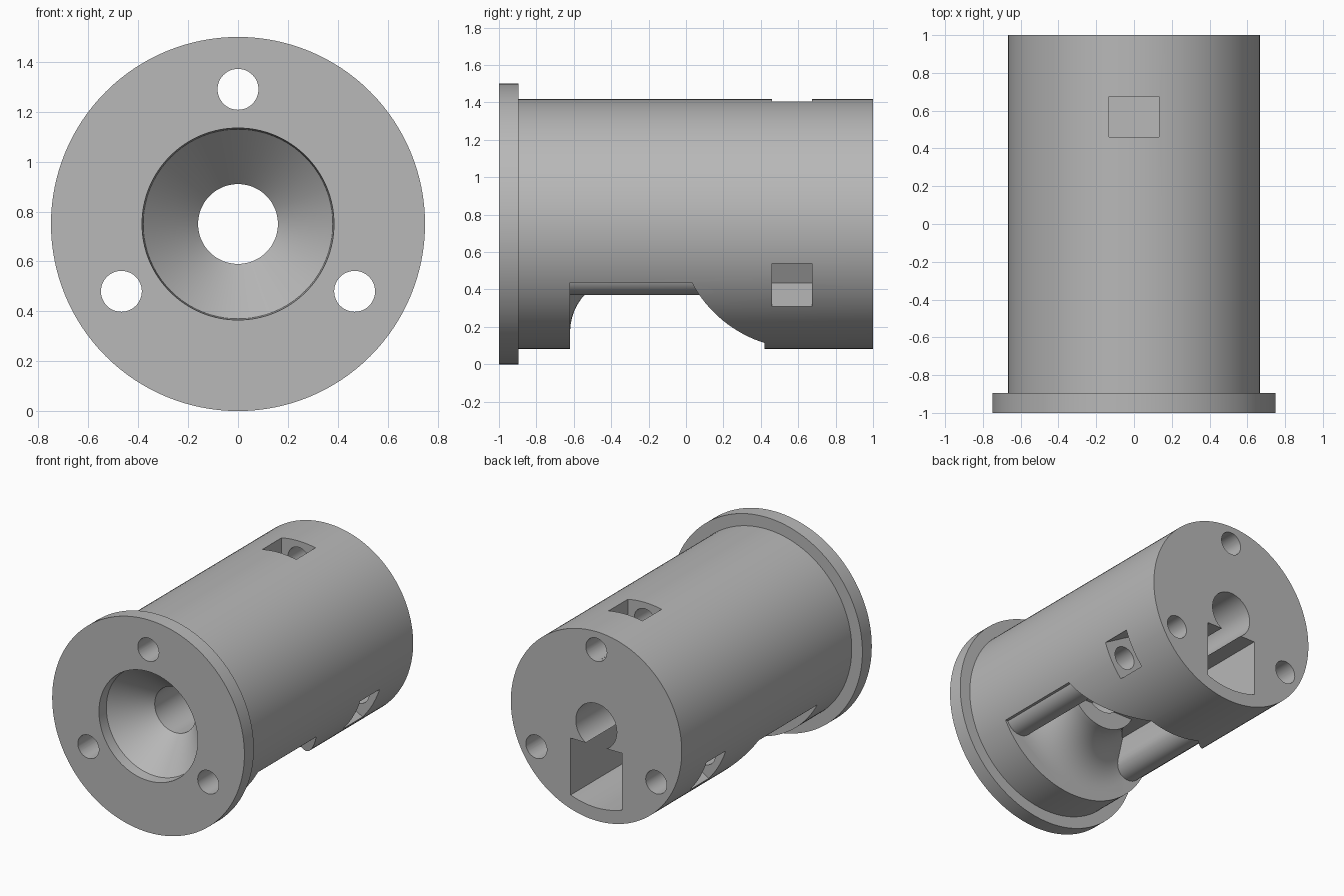
import bpy, bmesh
from math import sin, cos, pi, sqrt, radians
from mathutils import Matrix, Vector

cube = bpy.data.objects.get("Cube")
if cube:
    bpy.data.objects.remove(cube, do_unlink=True)

AXIS_Z = 0.75        # height of the main axis
SCREW_R = 0.54       # radius of the screw circle
SLOT_W = 0.2         # half width of the rear slot

grey = bpy.data.materials.new("plain_grey")
grey.use_nodes = True
grey.diffuse_color = (0.48, 0.48, 0.48, 1)
grey.node_tree.nodes["Principled BSDF"].inputs["Base Color"].default_value = grey.diffuse_color


def finish(name, bm):
    """Turn a bmesh built around the y axis into an object."""
    bmesh.ops.remove_doubles(bm, verts=bm.verts, dist=1e-5)
    bmesh.ops.recalc_face_normals(bm, faces=bm.faces)
    mesh = bpy.data.meshes.new(name)
    bm.to_mesh(mesh)
    bm.free()
    mesh.materials.append(grey)
    obj = bpy.data.objects.new(name, mesh)
    bpy.context.collection.objects.link(obj)
    return obj


def lathe(name, profile, segments=128, centre=(0, 0)):
    """Revolve closed (radius, y) profile about a line parallel to y."""
    bm = bmesh.new()
    rings = []
    for i in range(segments):
        a = 2 * pi * i / segments
        rings.append([bm.verts.new((centre[0] + r * sin(a), y, centre[1] + r * cos(a)))
                      for r, y in profile])
    n = len(profile)
    for i, ring in enumerate(rings):
        nxt = rings[(i + 1) % segments]
        for j in range(n):
            k = (j + 1) % n
            if profile[j][0] == 0 and profile[k][0] == 0:
                continue
            if profile[j][0] == 0:
                bm.faces.new((ring[j], ring[k], nxt[k]))
            elif profile[k][0] == 0:
                bm.faces.new((ring[j], ring[k], nxt[j]))
            else:
                bm.faces.new((ring[j], ring[k], nxt[k], nxt[j]))
    loose = [v for v in bm.verts if not v.link_faces]
    bmesh.ops.delete(bm, geom=loose, context='VERTS')
    return finish(name, bm)


def rod(name, radius, y0, y1, centre, segments=48):
    return lathe(name, [(0, y0), (radius, y0), (radius, y1), (0, y1)], segments, centre)


def prism(name, points, vector):
    """Extrude a flat outline along a vector."""
    bm = bmesh.new()
    face = bm.faces.new([bm.verts.new(p) for p in points])
    new = bmesh.ops.extrude_face_region(bm, geom=[face])["geom"]
    bmesh.ops.translate(bm, vec=Vector(vector),
                        verts=[g for g in new if isinstance(g, bmesh.types.BMVert)])
    if face not in bm.faces:
        bm.faces.ensure_lookup_table()
    return finish(name, bm)


def box(name, x0, x1, y0, y1, z0, z1):
    return prism(name, [(x0, y0, z0), (x1, y0, z0), (x1, y1, z0), (x0, y1, z0)],
                 (0, 0, z1 - z0))


def cut(target, tool):
    """Subtract the tool and discard it."""
    tool.hide_render = True
    mod = target.modifiers.new("cut", 'BOOLEAN')
    mod.operation = 'DIFFERENCE'
    mod.solver = 'EXACT'
    mod.object = tool
    bpy.context.view_layer.objects.active = target
    bpy.ops.object.modifier_apply(modifier=mod.name)
    bpy.data.objects.remove(tool, do_unlink=True)


# Flanged barrel with conical mouth and central bore
body = lathe("flanged_barrel", [
    (0.16, -0.70), (0.38, -0.925), (0.385, -1), (0.75, -1),
    (0.75, -0.895), (0.667, -0.895), (0.667, 1), (0.16, 1)])

# Lower opening: wide at the front, tapering at 45 degrees into the slot
side = 0.72
taper = 0.42 - (side - SLOT_W)
opening = prism("opening_cutter", [
    (-side, -0.62, -0.8), (side, -0.62, -0.8), (side, taper, -0.8),
    (SLOT_W, 0.42, -0.8), (-SLOT_W, 0.42, -0.8), (-side, taper, -0.8)], (0, 0, 0.67))

# Flared collar left standing around the mouth inside the opening
flare = 0.30
arc = [(0.58 - flare * sin(t * pi / 24), -0.62 + flare * (1 - cos(t * pi / 24)))
       for t in range(13)]
cut(opening, lathe("collar", [(0, -0.75), (0.58, -0.75)] + arc + [(0, arc[-1][1])]))

# Screw bosses left standing along both sides of the opening
bx, bz = SCREW_R * cos(radians(30)), -SCREW_R / 2
for s in (-1, 1):
    cut(opening, rod("boss", 0.11, -0.8, 0.6, (s * bx, bz)))
    xs = sorted((s * (bx - 0.109), s * bx))
    cut(opening, box("boss_web", xs[0], xs[1], -0.8, 0.6, bz, 0.1))
    xs = sorted((s * (bx - 0.02), s * 0.9))
    cut(opening, box("boss_rim", xs[0], xs[1], -0.8, 0.6, -0.312, 0.1))
cut(body, opening)

# Rear slot below the bore, with a curved floor
floor_r = 0.575
floor = []
for i in range(13):
    x = SLOT_W * (i / 6 - 1)
    floor.append((x, -0.02, -sqrt(floor_r ** 2 - x ** 2)))
cut(body, prism("slot_cutter", floor + [(SLOT_W, -0.02, -0.138), (-SLOT_W, -0.02, -0.138)],
                (0, 1.1, 0)))

# Three screw holes, each with a nut pocket near the rear
for k in range(3):
    a = 2 * pi * k / 3
    cut(body, rod("screw_hole_cutter", 0.082, -1.1, 1.1, (SCREW_R * sin(a), SCREW_R * cos(a))))
    pocket = box("nut_pocket_cutter", -0.132, 0.132, 0.46, 0.675, 0.404, 0.8)
    pocket.data.transform(Matrix.Rotation(a, 4, 'Y'))
    cut(body, pocket)

# Stand the part on the ground and smooth the round surfaces
body.data.transform(Matrix.Translation((0, 0, AXIS_Z)))
bpy.ops.object.select_all(action='DESELECT')
body.select_set(True)
bpy.context.view_layer.objects.active = body
bpy.ops.object.shade_smooth_by_angle(angle=radians(25))
